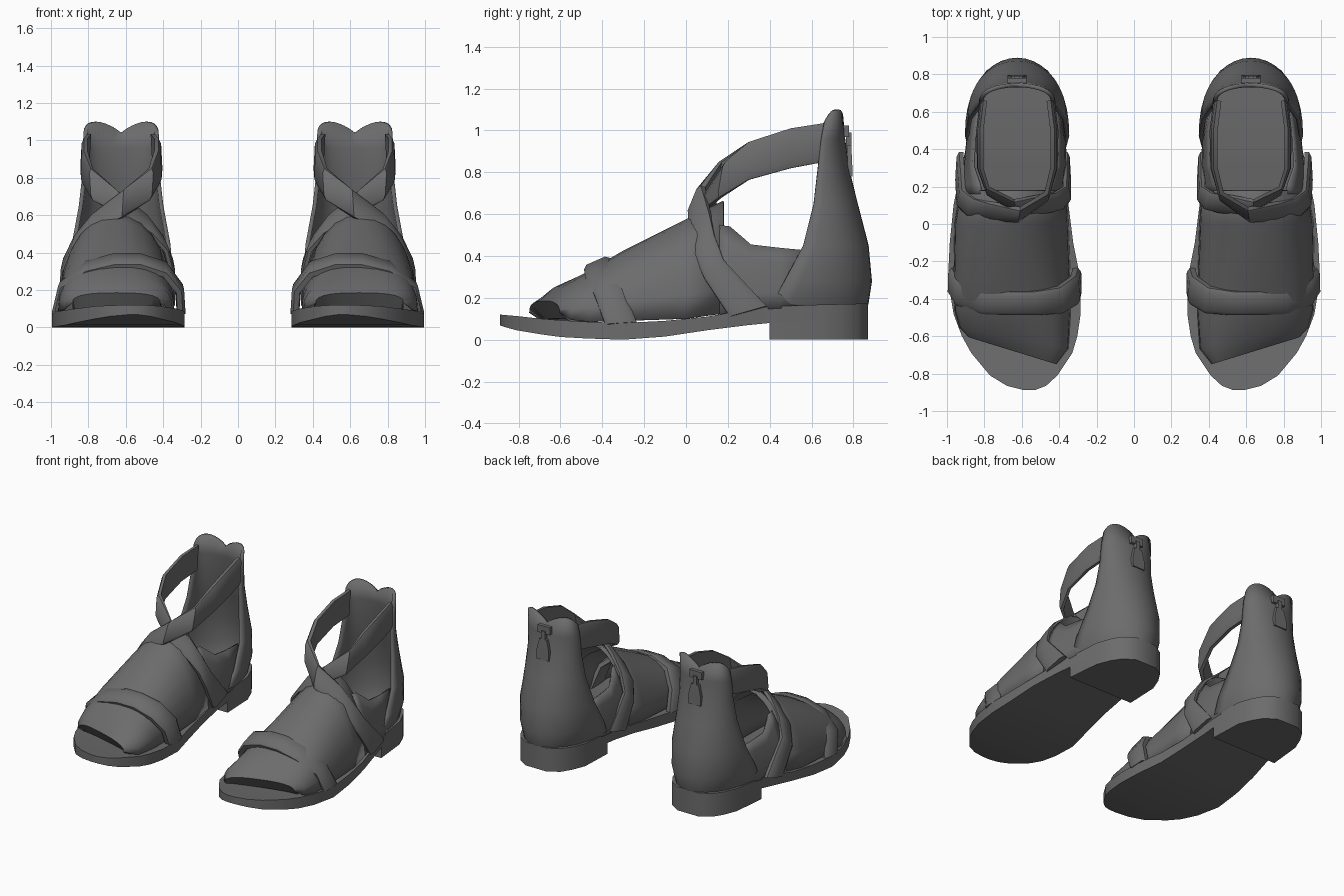
import bpy, bmesh, math
from mathutils import Vector

cube = bpy.data.objects.get("Cube")
if cube:
    bpy.data.objects.remove(cube, do_unlink=True)

grey = bpy.data.materials.new("dark_grey_leather")
grey.use_nodes = True
grey.diffuse_color = (0.15, 0.15, 0.15, 1)
bsdf = grey.node_tree.nodes["Principled BSDF"]
bsdf.inputs["Base Color"].default_value = (0.15, 0.15, 0.15, 1)
bsdf.inputs["Roughness"].default_value = 0.7


def loft(name, sections, closed=True, caps=True, thickness=0, angle=40):
    """Skin a row of equal-length sections, then mirror to make the pair."""
    bm = bmesh.new()
    rows = [[bm.verts.new(p) for p in s] for s in sections]
    n = len(rows[0])
    for a, b in zip(rows, rows[1:]):
        for i in range(n if closed else n - 1):
            j = (i + 1) % n
            bm.faces.new((a[i], a[j], b[j], b[i]))
    if caps:
        bm.faces.new(rows[0])
        bm.faces.new(rows[-1])
    bmesh.ops.recalc_face_normals(bm, faces=bm.faces)
    me = bpy.data.meshes.new(name)
    bm.to_mesh(me)
    bm.free()
    me.materials.append(grey)
    ob = bpy.data.objects.new(name, me)
    bpy.context.collection.objects.link(ob)
    bpy.ops.object.select_all(action='DESELECT')
    ob.select_set(True)
    bpy.context.view_layer.objects.active = ob
    bpy.ops.object.shade_smooth_by_angle(angle=math.radians(angle))
    if thickness:
        sol = ob.modifiers.new("thickness", 'SOLIDIFY')
        sol.thickness = thickness
        sol.offset = 0
    ob.modifiers.new("pair", 'MIRROR').use_mirror_merge = False


def box(name, x0, x1, y0, y1, z0, z1):
    loft(name, [[(x0, y0, z), (x1, y0, z), (x1, y1, z), (x0, y1, z)] for z in (z0, z1)])


def strap(name, lower, upper, thick):
    """Padded strip between a lower and an upper edge, running from inner to outer
    side or back; the padding faces away from the middle of the foot."""
    lower = [Vector(p) for p in lower]
    upper = [Vector(p) for p in upper]
    mid = [(a + b) / 2 for a, b in zip(lower, upper)]
    sections = []
    for i, (a, b) in enumerate(zip(lower, upper)):
        t = mid[min(i + 1, len(mid) - 1)] - mid[max(i - 1, 0)]
        n = t.cross(b - a).normalized() * thick / 2
        if mid[0].x > mid[-1].x:
            n = -n
        sections.append([a - n, b - n, b + n * .3, b.lerp(a, .15) + n,
                         a.lerp(b, .15) + n, a + n * .3])
    loft(name, sections)


# Sole: y, inner x, outer x, top z, bottom z
sole = [(-.888, .53, .59, .12, .068), (-.865, .47, .68, .118, .06),
        (-.81, .41, .77, .113, .045), (-.69, .33, .87, .10, .025),
        (-.6, .303, .92, .093, .013), (-.48, .285, .965, .086, .006),
        (-.3, .285, .995, .08, 0), (-.1, .325, .985, .09, .015),
        (.1, .35, .965, .11, .045), (.3, .365, .925, .145, .07),
        (.4, .365, .90, .158, .08), (.65, .375, .875, .168, .09),
        (.75, .415, .835, .17, .09), (.82, .46, .79, .172, .09),
        (.87, .54, .71, .175, .09)]
loft("sole", [[(a, y, zb), (b, y, zb), (b, y, zt), (a, y, zt)]
              for y, a, b, zt, zb in sole])

# Heel block under the back of the sole
loft("heel_block", [[(a, y, 0), (b, y, 0), (b, y, zt - .03), (a, y, zt - .03)]
                    for y, a, b, zt, zb in sole[10:]])


def arch(yi, yo, xi, xo, zb, zt, power, t0=0, t1=math.pi, n=14):
    """Arched cross-section from the outer side over to the inner side."""
    out = []
    for i in range(n + 1):
        t = t0 + (t1 - t0) * i / n
        c, s = math.cos(t), max(math.sin(t), 0)
        c = math.copysign(abs(c) ** power, c)
        f = (1 + c) / 2
        out.append((xi + (xo - xi) * f, yi + (yo - yi) * f, zb + (zt - zb) * s ** power))
    return out


# Forefoot cover with a closed, slanted toe that tucks in underneath
toe = [(-.60, -.50, .42, .88, .087, .09, .8), (-.685, -.555, .40, .88, .09, .105, .8),
       (-.745, -.60, .415, .885, .13, .185, .75), (-.665, -.55, .355, .93, .095, .25, .75),
       (-.5, -.46, .345, .955, .085, .315, .8), (-.3, -.3, .345, .96, .09, .42, .85),
       (0, 0, .355, .955, .10, .57, .95), (.18, .18, .365, .925, .125, .66, 1)]
loft("forefoot_cover", [arch(*s) for s in toe], closed=False, caps=False, thickness=.01)

# Low side panels joining the forefoot to the heel
panels = [(.16, .365, .93, .12, .65, .93), (.21, .365, .92, .13, .67, .86),
          (.31, .365, .905, .14, .695, .60), (.45, .37, .89, .15, .70, .55),
          (.60, .395, .855, .155, .715, .50)]
for name, flip in (("outer_side_panel", False), ("inner_side_panel", True)):
    loft(name, [arch(y, y, a, b, zb, zt, 1, math.pi - t if flip else 0,
                     math.pi if flip else t, 4)
                for y, a, b, zb, zt, t in panels], closed=False, caps=False, thickness=.012)

# Tall heel counter: z, half width, front y, back y
counter = [(.14, .235, .39, .848), (.175, .252, .41, .862), (.28, .268, .47, .878),
           (.45, .252, .56, .862), (.65, .215, .61, .81), (.82, .196, .63, .768),
           (.96, .194, .645, .75), (1.04, .19, .66, .742)]
sections = []
for z, w, yf, yb in counter:
    row = []
    for i in range(21):
        t = math.pi * i / 20
        # two rounded lobes along the top edge
        lift = .06 * abs(math.sin(2 * t)) ** .8 if z > 1 else 0
        row.append((.625 + w * math.cos(t), yf + (yb - yf) * math.sin(t) ** .88, z + lift))
    sections.append(row)
loft("heel_counter", sections, closed=False, caps=False, thickness=.022)

# Crossed ankle straps
strap("ankle_strap_over",
      [(.44, .66, .85), (.42, .5, .82), (.425, .3, .765), (.475, .13, .68), (.62, .015, .59),
       (.79, .02, .50), (.885, .04, .40), (.935, .09, .29), (.94, .21, .11)],
      [(.45, .66, 1.035), (.43, .5, 1.01), (.43, .3, .945), (.465, .16, .85), (.61, .075, .735),
       (.77, .11, .61), (.855, .135, .50), (.915, .18, .38), (.93, .385, .16)], .035)
strap("ankle_strap_under",
      [(.81, .66, .85), (.83, .5, .82), (.825, .3, .765), (.775, .16, .68), (.62, .055, .60),
       (.46, .06, .50), (.38, .08, .41), (.348, .12, .29), (.35, .21, .11)],
      [(.80, .66, 1.035), (.82, .5, 1.01), (.82, .3, .945), (.785, .19, .85), (.64, .12, .725),
       (.50, .15, .61), (.42, .165, .50), (.365, .2, .38), (.36, .385, .16)], .03)

# Strap across the toes
strap("toe_strap",
      [(.302, -.385, .07), (.308, -.43, .19), (.385, -.475, .285), (.52, -.485, .33),
       (.66, -.485, .33), (.81, -.48, .295), (.945, -.435, .205), (.975, -.385, .07)],
      [(.305, -.235, .08), (.318, -.28, .23), (.40, -.34, .345), (.53, -.36, .385),
       (.66, -.36, .385), (.80, -.35, .345), (.93, -.30, .24), (.97, -.235, .08)], .045)

# Zip slider and pull at the back
box("zip_slider", .575, .675, .745, .78, .97, 1.025)
box("zip_link", .61, .64, .765, .79, .90, .99)
loft("zip_pull", [[(.625 - w, y, z), (.625 + w, y, z), (.625 + w, y + .022, z),
                   (.625 - w, y + .022, z)]
                  for w, y, z in ((.05, .775, .78), (.05, .772, .85), (.03, .768, .93))])
